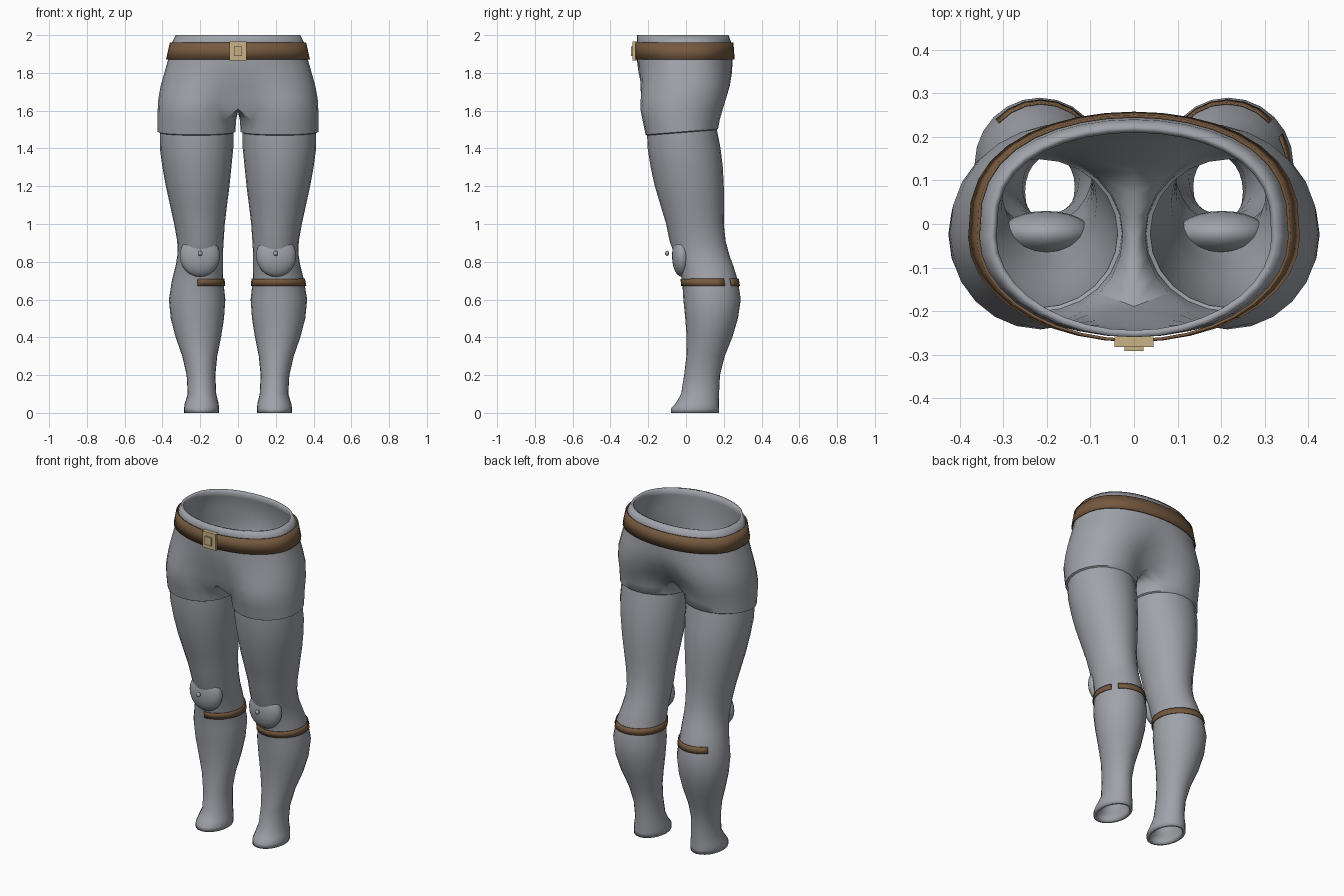
import bpy, bmesh, math
from mathutils import Matrix, Vector

if "Cube" in bpy.data.objects:
    bpy.data.objects.remove(bpy.data.objects["Cube"])


def material(name, rgb):
    m = bpy.data.materials.new(name)
    m.diffuse_color = (*rgb, 1)
    m.use_nodes = True
    m.node_tree.nodes["Principled BSDF"].inputs["Base Color"].default_value = m.diffuse_color
    return m


GREY = material("cloth grey", (0.35, 0.365, 0.40))
BROWN = material("leather brown", (0.18, 0.10, 0.05))
TAN = material("buckle tan", (0.58, 0.45, 0.24))

# Hip rows: height, half width, front y, back y, blend from waist to leg shape
HIPS = [(2.00, .33, -.26, .225, 0), (1.96, .35, -.26, .24, 0),
        (1.87, .37, -.26, .247, 0), (1.80, .39, -.257, .25, .12),
        (1.73, .41, -.252, .242, .4), (1.66, .422, -.247, .217, .75),
        (1.61, .425, -.242, .195, 1)]

# Leg rows: height, inner x, outer x, front y, back y
LEGS = [(1.55, .010, .426, -.23, .178), (1.49, .014, .426, -.214, .170),
        (1.485, .024, .414, -.206, .164), (1.40, .025, .414, -.203, .183),
        (1.30, .035, .40, -.187, .195), (1.20, .045, .382, -.165, .20),
        (1.10, .058, .36, -.135, .20), (1.00, .07, .338, -.105, .20),
        (.91, .076, .322, -.087, .21), (.84, .08, .32, -.062, .228),
        (.78, .08, .33, -.04, .25), (.70, .078, .35, -.02, .275),
        (.60, .067, .366, -.014, .29), (.50, .074, .356, -.004, .275),
        (.40, .09, .33, .004, .245), (.30, .11, .295, .002, .205),
        (.20, .12, .272, -.01, .18), (.10, .115, .266, -.026, .175),
        (.05, .103, .282, -.055, .175), (.025, .10, .286, -.078, .175),
        (0, .10, .286, -.08, .175)]
N = 24      # points round a leg
ARC = 18    # the points 0..18 lie outside, the rest along the crotch


def leg_point(k, xin, xout, yf, yb, off=0):
    a = math.radians(45 + k * 360 / N)
    return Vector(((xin + xout) / 2 - ((xout - xin) / 2 + off) * math.cos(a),
                   (yf + yb) / 2 - ((yb - yf) / 2 + off) * math.sin(a)))


def hip_point(k, rx, yf, yb, w, off=0):
    t = math.pi * k / ARC
    c, cy = math.cos(t), -0.03
    y = cy + (yf - off - cy) * c if c > 0 else cy + (yb + off - cy) * (-c) ** .72
    p = Vector(((rx + off) * math.sin(t), y))
    p = p.lerp(leg_point(k, .005, rx, yf, yb), w)
    if k in (0, ARC):
        p.x = 0
        p.y -= 0.025 * w if k == 0 else 0
    return p


def leg_at(z):
    for a, b in zip(LEGS, LEGS[1:]):
        if a[0] >= z >= b[0]:
            f = (a[0] - z) / (a[0] - b[0])
            return [p + (q - p) * f for p, q in zip(a[1:], b[1:])]


def finish(bm, name, mat, thickness=0, offset=-1, mirror=False, smooth=True):
    me = bpy.data.meshes.new(name)
    bm.to_mesh(me)
    bm.free()
    ob = bpy.data.objects.new(name, me)
    bpy.context.collection.objects.link(ob)
    me.materials.append(mat)
    if smooth:
        bpy.ops.object.select_all(action='DESELECT')
        ob.select_set(True)
        bpy.context.view_layer.objects.active = ob
        bpy.ops.object.shade_smooth_by_angle(angle=math.radians(42))
    if mirror:
        m = ob.modifiers.new("mirror", 'MIRROR')
        m.merge_threshold = 0.0005
    if thickness:
        s = ob.modifiers.new("thickness", 'SOLIDIFY')
        s.thickness, s.offset = thickness, offset
    return ob


def bridge(bm, top, low, closed):
    n = len(top)
    for k in range(n if closed else n - 1):
        j = (k + 1) % n
        bm.faces.new((low[k], low[j], top[j], top[k]))


# Trousers: half a hip shell flowing into one leg, mirrored
bm = bmesh.new()
prev = None
for z, *row in HIPS:
    ring = [bm.verts.new((*hip_point(k, *row), z)) for k in range(ARC + 1)]
    if prev:
        bridge(bm, prev, ring, False)
    prev = ring
y0, y1 = prev[0].co.y, prev[ARC].co.y
for i in range(1, N - ARC):
    f = i / (N - ARC)
    prev.append(bm.verts.new((0, y1 + (y0 - y1) * f, 1.605 - .01 * math.sin(math.pi * f))))
for z, *row in LEGS:
    ring = []
    for k in range(N):
        p = leg_point(k, *row)
        tilt = 0.08 * p.y if 1.45 < z < 1.5 else 0   # sloping hem of the shorts
        ring.append(bm.verts.new((*p, z + tilt)))
    bridge(bm, prev, ring, True)
    prev = ring
finish(bm, "trousers", GREY, 0.016, -1, True)

# Belt following the waist
bm = bmesh.new()
rows = [[bm.verts.new((*hip_point(k, *row, off=.004), z)) for k in range(ARC + 1)]
        for z, *row in HIPS[1:3]]
bridge(bm, rows[0], rows[1], False)
finish(bm, "belt", BROWN, 0.007, 1, True)


def calf_band(name, side, first, last):
    bm = bmesh.new()
    rows = [[bm.verts.new((*leg_point(k, *leg_at(z), off=.003), z))
             for k in range(first, last + 1)] for z in (.71, .672)]
    bridge(bm, rows[0], rows[1], False)
    if side < 0:
        bmesh.ops.scale(bm, vec=(-1, 1, 1), verts=bm.verts)
        bmesh.ops.reverse_faces(bm, faces=bm.faces)
    finish(bm, name, BROWN, 0.004, 1)


# Calf bands: one nearly closed, one open on the outer front
calf_band("right_calf_band", 1, 12, 35)
calf_band("left_calf_band", -1, 12, 27)


def ellipsoid(name, centre, radii, segs, mat):
    bm = bmesh.new()
    bmesh.ops.create_uvsphere(bm, u_segments=segs, v_segments=segs // 2, radius=1)
    bmesh.ops.scale(bm, vec=radii, verts=bm.verts)
    bmesh.ops.translate(bm, vec=centre, verts=bm.verts)
    finish(bm, name, mat)


# Knee pads with a small stud in front
for label, s in (("right", 1), ("left", -1)):
    ellipsoid(label + "_knee_pad", (s * .202, -.022, .832), (.106, .052, .112), 24, GREY)
    ellipsoid(label + "_knee_stud", (s * .2, -.1, .845), (.014, .011, .014), 10, GREY)


def box(name, centre, size, mat):
    bm = bmesh.new()
    bmesh.ops.create_cube(bm, size=1, matrix=Matrix.Translation(centre)
                          @ Matrix.Diagonal((*size, 1)))
    finish(bm, name, mat, smooth=False)


# Buckle
box("buckle_plate", (0, -.269, 1.915), (.09, .026, .10), TAN)
box("buckle_knob", (0, -.285, 1.915), (.044, .014, .05), TAN)
